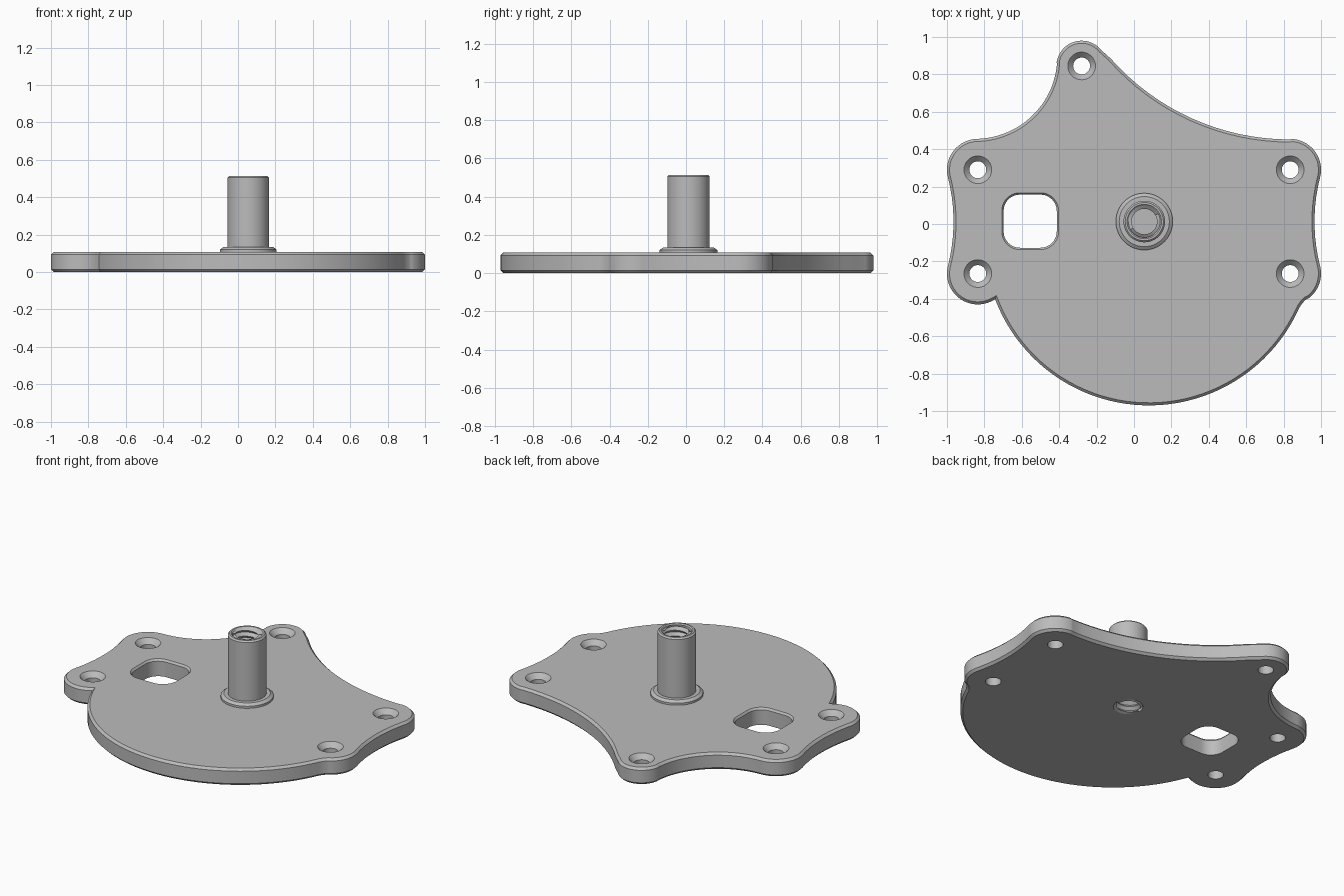
import bpy, bmesh
from math import cos, sin, pi, radians

cube = bpy.data.objects.get("Cube")
if cube:
    bpy.data.objects.remove(cube, do_unlink=True)

grey = bpy.data.materials.new("plain grey")
grey.use_nodes = True
grey.diffuse_color = (0.5, 0.5, 0.5, 1)
grey.node_tree.nodes["Principled BSDF"].inputs["Base Color"].default_value = (0.5, 0.5, 0.5, 1)

THICK = 0.107
POST = (0.055, 0.013)
THREAD_OUT, THREAD_IN = 0.085, 0.068


def finish(name, bm):
    mesh = bpy.data.meshes.new(name)
    bm.to_mesh(mesh)
    bm.free()
    mesh.materials.append(grey)
    obj = bpy.data.objects.new(name, mesh)
    bpy.context.collection.objects.link(obj)
    return obj


def smooth(obj):
    bpy.ops.object.select_all(action='DESELECT')
    obj.select_set(True)
    bpy.context.view_layer.objects.active = obj
    bpy.ops.object.shade_smooth_by_angle(angle=radians(28))


def loft(name, loops, caps=True, chamfer=0):
    """Skin a stack of equal-length point loops."""
    bm = bmesh.new()
    rows = [[bm.verts.new(p) for p in loop] for loop in loops]
    n = len(rows[0])
    for a, b in zip(rows, rows[1:]):
        for i in range(n):
            j = (i + 1) % n
            bm.faces.new((a[i], b[i], b[j], a[j]))
    if caps:
        bm.faces.new(rows[0])
        bm.faces.new(rows[-1])
        bmesh.ops.recalc_face_normals(bm, faces=bm.faces)
    if chamfer:
        rim = [e for e in bm.edges if abs(e.verts[0].co.z - e.verts[1].co.z) < 1e-5]
        bmesh.ops.bevel(bm, geom=rim, offset=chamfer, segments=1, affect='EDGES')
    return finish(name, bm)


def circle(x, y, r, z, n=48):
    return [(x + r * cos(2 * pi * i / n), y + r * sin(2 * pi * i / n), z) for i in range(n)]


def lathe(name, x, y, profile, caps=True):
    return loft(name, [circle(x, y, r, z) for r, z in profile], caps)


def arc(cx, cy, r, start, end):
    n = max(6, int(abs(end - start) / 3))
    angles = [radians(start + (end - start) * i / n) for i in range(n)]
    return [(cx + r * cos(a), cy + r * sin(a)) for a in angles]


def rounded_square(cx, cy, half, r, z):
    k = half - r
    pts = []
    for q, (sx, sy) in enumerate([(1, 1), (-1, 1), (-1, -1), (1, -1)]):
        for i in range(11):
            a = radians(90 * q + 9 * i)
            pts.append((cx + sx * k + r * cos(a), cy + sy * k + r * sin(a), z))
    return pts


# Plate outline: lobes, concave flanks and the large round front
LOBE = 0.165
outline = (
    arc(-0.28, 0.845, 0.135, 38.4, 175)             # back lobe
    + arc(-0.85, 0.895, 0.44, -5, -88.6)            # right-back hollow
    + arc(-0.835, 0.29, LOBE, 91.4, 194.4)
    + arc(-1.918, 0.0125, 0.953, 14.4, -14.4)       # side hollow
    + arc(-0.835, -0.265, LOBE, 165.6, 303)
    + arc(0.08, -0.09, 0.88, 200.8, 335.4)          # round front
    + arc(1.017, -0.518, 0.15, 155.4, 126.5)        # small fillet
    + arc(0.835, -0.265, LOBE, -53.5, 14.4)
    + arc(1.918, 0.0125, 0.953, 194.4, 165.6)       # side hollow
    + arc(0.835, 0.29, LOBE, -14.4, 90)
    + arc(0.834, 1.73, 1.278, 270, 218.4)           # long back hollow
)
plate = loft("mounting_plate", [[(x, y, z) for x, y in outline] for z in (0, THICK)],
             chamfer=0.014)

# Countersunk screw holes, slot and centre bore cut through the plate
holes = [(-0.28, 0.845)] + [(sx * 0.835, y) for sx in (-1, 1) for y in (0.29, -0.265)]
sink = [(0.045, -0.05), (0.045, THICK - 0.03), (0.074, THICK), (0.074, THICK + 0.05)]
cutters = [lathe("screw_hole_cutter", x, y, sink) for x, y in holes]
slot = [(0.142, -0.05), (0.142, THICK - 0.012), (0.152, THICK), (0.152, THICK + 0.05)]
cutters.append(loft("slot_cutter", [rounded_square(-0.555, 0.015, h, h - 0.055, z)
                                    for h, z in slot]))
cutters.append(lathe("bore_cutter", *POST, [(THREAD_OUT, -0.05), (THREAD_OUT, THICK + 0.05)]))

bpy.context.view_layer.objects.active = plate
for cutter in cutters:
    cutter.hide_render = True
    mod = plate.modifiers.new("cut", 'BOOLEAN')
    mod.operation = 'DIFFERENCE'
    mod.solver = 'EXACT'
    mod.object = cutter
    bpy.ops.object.modifier_apply(modifier=mod.name)
    bpy.data.objects.remove(cutter, do_unlink=True)
smooth(plate)

# Hollow post with chamfered rim and foot flange
post = lathe("centre_post", *POST, [
    (THREAD_OUT, 0.507), (0.092, 0.514), (0.102, 0.514), (0.111, 0.505),
    (0.111, 0.133), (0.134, 0.133), (0.152, 0.12), (0.152, 0.1)], caps=False)
smooth(post)


# Helical thread lining the bore
def thread(name, low, high, pitch, steps=48):
    bm = bmesh.new()
    count = int((high - low + 3 * pitch) / pitch * steps)
    crest, valley = [], []
    for i in range(count):
        a = 2 * pi * i / steps
        z = low - 1.5 * pitch + pitch * i / steps
        for row, r, lift in ((crest, THREAD_IN, 0), (valley, THREAD_OUT, pitch / 2)):
            row.append(bm.verts.new((POST[0] + r * cos(a), POST[1] + r * sin(a),
                                     min(high, max(low, z + lift)))))
    for i in range(count - steps - 1):
        k = i + steps
        for quad in ((crest[i], valley[i], valley[i + 1], crest[i + 1]),
                     (valley[i], crest[k], crest[k + 1], valley[i + 1])):
            heights = [v.co.z for v in quad]
            if max(heights) - min(heights) > 1e-5:
                bm.faces.new(quad)
    loose = [v for v in bm.verts if not v.link_faces]
    bmesh.ops.delete(bm, geom=loose, context='VERTS')
    return finish(name, bm)


smooth(thread("bore_thread", 0, 0.507, 0.036))

# Solid web separating the upper and lower threaded holes
lathe("bore_web", *POST, [(THREAD_OUT, 0.2), (THREAD_OUT, 0.3)])
